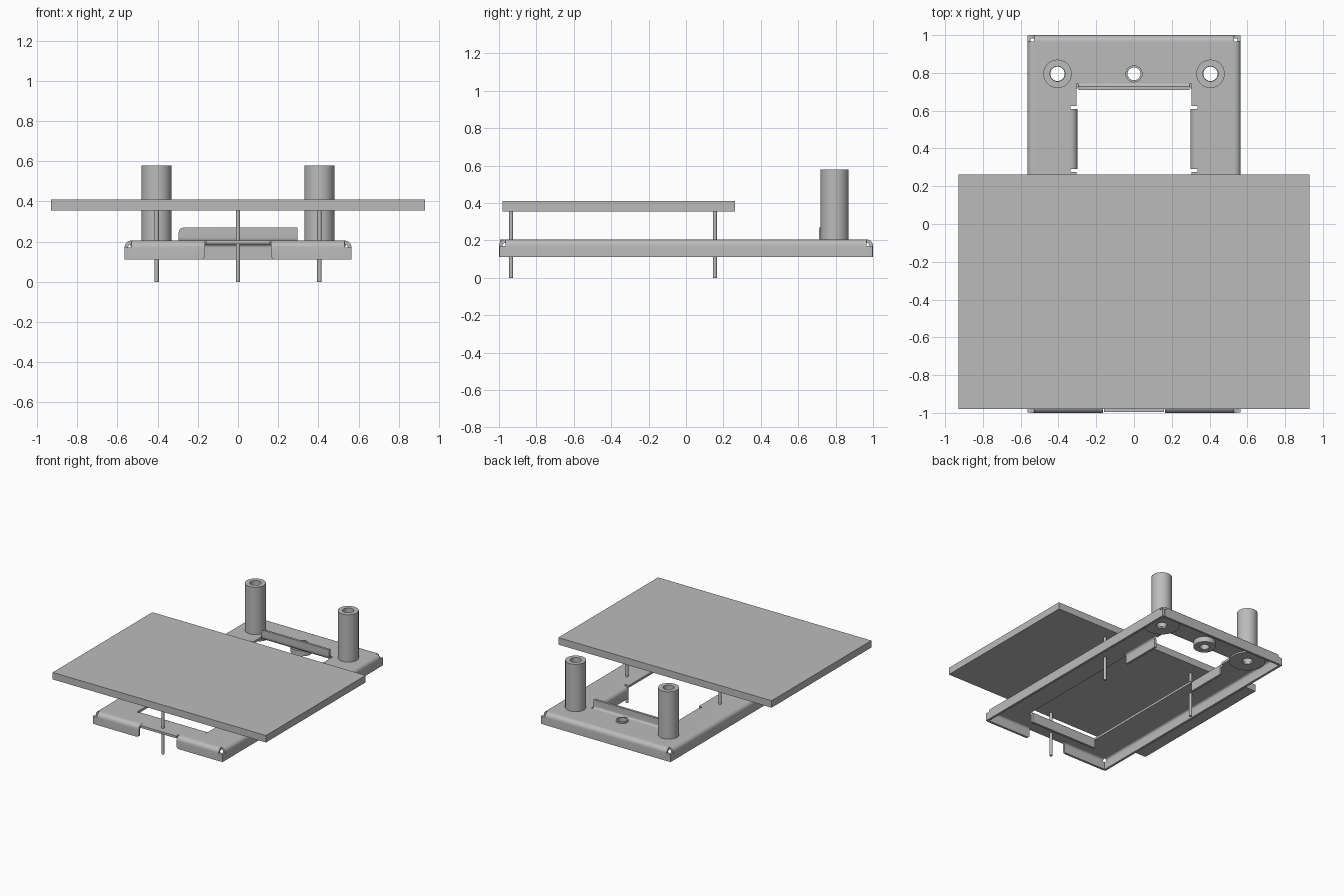
import bpy, bmesh, math
from mathutils import Vector

if "Cube" in bpy.data.objects:
    bpy.data.objects.remove(bpy.data.objects["Cube"])

GREY = (0.5, 0.5, 0.5, 1)
metal = bpy.data.materials.new("grey metal")
metal.use_nodes = True
metal.diffuse_color = GREY
metal.node_tree.nodes["Principled BSDF"].inputs["Base Color"].default_value = GREY

TOP, T, R = 0.205, 0.018, 0.035      # sheet top, thickness, outer bend radius
HX, HY = 0.565, 1.0                  # outer half sizes of the frame


def finish(name, bm):
    bmesh.ops.remove_doubles(bm, verts=bm.verts, dist=1e-5)
    bmesh.ops.recalc_face_normals(bm, faces=bm.faces)
    mesh = bpy.data.meshes.new(name)
    bm.to_mesh(mesh)
    bm.free()
    mesh.materials.clear()
    mesh.materials.append(metal)
    ob = bpy.data.objects.new(name, mesh)
    bpy.context.collection.objects.link(ob)
    bpy.ops.object.select_all(action='DESELECT')
    ob.select_set(True)
    bpy.context.view_layer.objects.active = ob
    bpy.ops.object.shade_smooth_by_angle(angle=math.radians(30))
    return ob


def circle(x, y, r, n=48):
    return [(x + r * math.cos(math.tau * i / n), y + r * math.sin(math.tau * i / n)) for i in range(n)]


def box(x, y0, y1):
    return [(-x, y0), (x, y0), (x, y1), (-x, y1)]


def mirrored(half):
    return half + [(-x, y) for x, y in reversed(half)]


def slab(name, loops, z0, z1):
    """Solid from flat outlines; inner outlines become holes."""
    cu = bpy.data.curves.new(name + " outline", 'CURVE')
    cu.dimensions, cu.fill_mode, cu.extrude = '2D', 'BOTH', (z1 - z0) / 2
    for loop in loops:
        sp = cu.splines.new('POLY')
        sp.points.add(len(loop) - 1)
        for p, (x, y) in zip(sp.points, loop):
            p.co = (x, y, 0, 1)
        sp.use_cyclic_u = True
    tmp = bpy.data.objects.new("outline", cu)
    bpy.context.collection.objects.link(tmp)
    bpy.context.view_layer.update()
    mesh = bpy.data.meshes.new_from_object(tmp.evaluated_get(bpy.context.evaluated_depsgraph_get()))
    bm = bmesh.new()
    bm.from_mesh(mesh)
    bmesh.ops.translate(bm, verts=bm.verts, vec=(0, 0, (z0 + z1) / 2))
    bpy.data.objects.remove(tmp)
    bpy.data.curves.remove(cu)
    bpy.data.meshes.remove(mesh)
    return finish(name, bm)


def flange(name, origin, out, a, b, height, up=False, round_a=0, round_b=0):
    """Bent edge starting at origin, folding along direction out, spanning a..b."""
    out = Vector((*out, 0))
    along = Vector((-out.y, out.x, 0))
    arc = [math.pi / 2 * i / 8 for i in range(9)]
    prof = [(R * math.sin(t), R * math.cos(t) - R) for t in arc]
    prof += [(R, -height), (R - T, -height)]
    prof += [((R - T) * math.sin(t), (R - T) * math.cos(t) - R) for t in reversed(arc)]
    bm = bmesh.new()
    rows = []
    for v in (a, b):
        rows.append([bm.verts.new(Vector((*origin, 0)) + out * u + along * v +
                                  Vector((0, 0, TOP - T - z if up else TOP + z))) for u, z in prof])
    n = len(prof)
    for i in range(n):
        j = (i + 1) % n
        bm.faces.new((rows[0][i], rows[0][j], rows[1][j], rows[1][i]))
    bm.faces.new(rows[0])
    bm.faces.new(rows[1][::-1])
    # rounded free corners
    tip = [bm.edges.get((r[9], r[10])) for r in rows]
    for edge, rad in zip(tip, (round_a, round_b)):
        if rad:
            bmesh.ops.bevel(bm, geom=[edge], offset=rad, segments=5, profile=0.5, affect='EDGES')
    return finish(name, bm)


# Frame sheet with corner reliefs, a notched window and three holes
PX, PY = HX - R, HY - R
outline = mirrored([(0.16, 0.005 - HY), (0.16, -PY), (PX, -PY), (PX, PY)])
window = mirrored([(0.305, -0.825), (0.305, 0.275), (0.335, 0.275), (0.335, 0.625),
                   (0.305, 0.625), (0.305, 0.745)])
POST_X, POST_Y = 0.405, 0.795
holes = [circle(x, POST_Y, 0.038) for x in (-POST_X, 0, POST_X)]
slab("frame_sheet", [outline, window] + holes, TOP - T, TOP)

# Outer flanges
H = 0.095
flange("back_flange", (0, PY), (0, 1), -PX, PX, H)
for side, s in (("left", 1), ("right", -1)):
    flange(side + "_flange", (s * PX, 0), (s, 0), -PY, PY, H)
    a, b = sorted((s * 0.165, s * PX))
    flange("front_flange_" + side, (0, -PY), (0, -1), a, b, H,
           round_a=0.02 if s > 0 else 0, round_b=0.02 if s < 0 else 0)
    # Upright strips closing the corners below the reliefs
    for end, e in (("front", -1), ("back", 1)):
        x0, x1 = sorted((s * PX, s * (HX - T)))
        y0, y1 = sorted((e * (HY - T), e * HY))
        slab(f"corner_{end}_{side}", [[(x0, y0), (x1, y0), (x1, y1), (x0, y1)]], TOP - H, TOP - R)
        x0, x1 = sorted((s * (HX - T), s * HX))
        y0, y1 = sorted((e * PY, e * (HY - 0.003)))
        slab(f"corner_side_{end}_{side}", [[(x0, y0), (x1, y0), (x1, y1), (x0, y1)]], TOP - H, TOP - R)
    # Tabs folded down inside the window
    a, b = sorted((-s * 0.29, -s * 0.61))
    flange("window_tab_" + side, (s * 0.335, 0), (-s, 0), a, b, H)

# Window edges: front folded down, back folded up
flange("window_front_flange", (0, -0.825), (0, 1), -0.295, 0.295, H)
flange("window_back_flange", (0, 0.745), (0, -1), -0.295, 0.295, 0.083, up=True, round_a=0.025, round_b=0.025)

# Hollow posts with washers beneath
for side, s in (("left", 1), ("right", -1)):
    x = s * POST_X
    slab("post_" + side, [circle(x, POST_Y, 0.075), circle(x, POST_Y, 0.04)], TOP - T, 0.578)
    slab("post_washer_" + side, [circle(x, POST_Y, 0.13), circle(x, POST_Y, 0.04)], TOP - T - 0.012, TOP - T)

# Central threaded collar
slab("collar_top", [circle(0, POST_Y, 0.045), circle(0, POST_Y, 0.034)], TOP - T, TOP + 0.012)
slab("collar_bottom", [circle(0, POST_Y, 0.08), circle(0, POST_Y, 0.034)], 0.145, TOP - T)

# Raised plate on three thin pins
slab("top_plate", [box(0.93, -0.98, 0.262)], 0.355, 0.41)
for name, x, y in (("front", 0, -0.935), ("left", POST_X, 0.155), ("right", -POST_X, 0.155)):
    slab("pin_" + name, [circle(x, y, 0.011, 20)], 0, 0.355)
